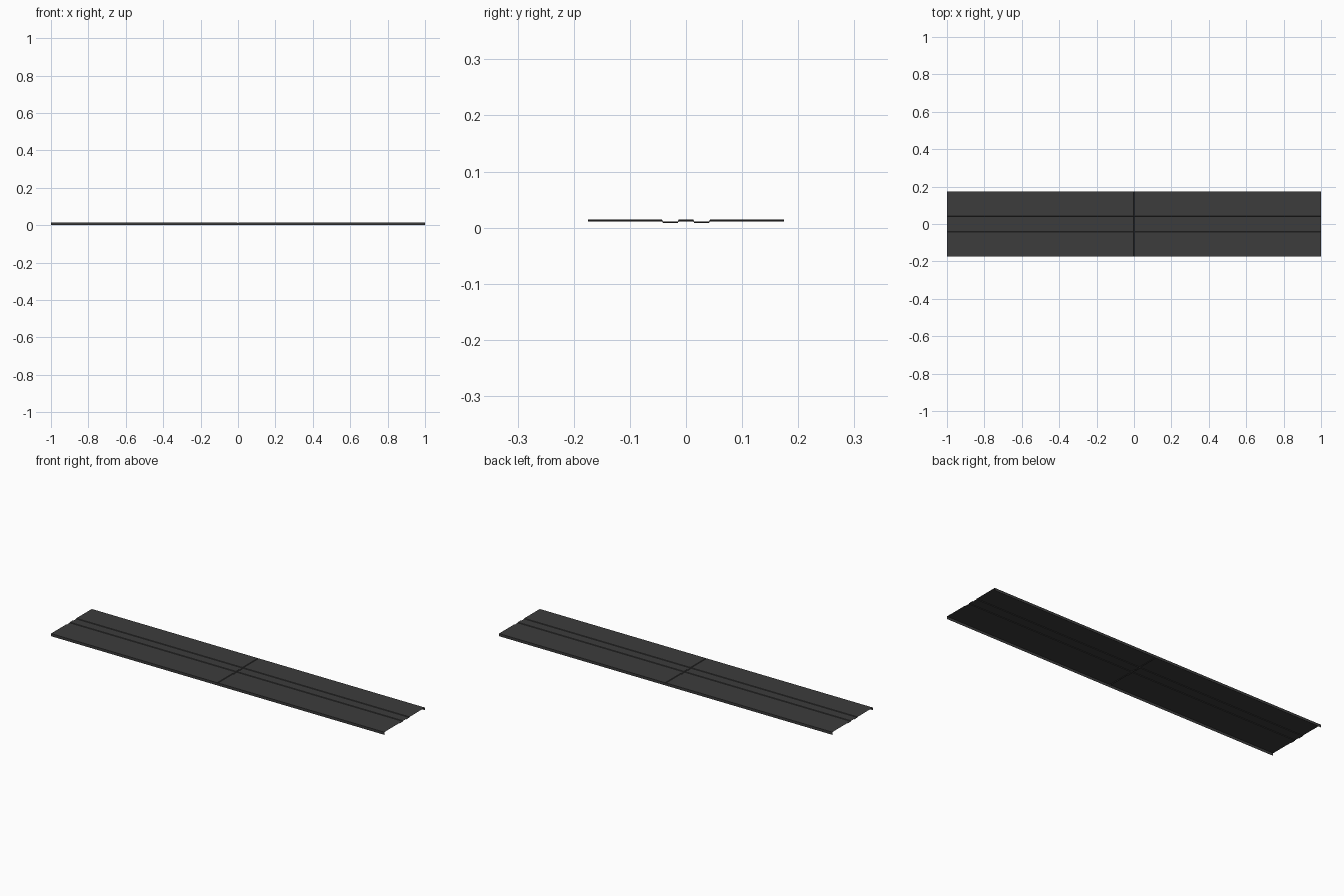
import bpy, bmesh

if "Cube" in bpy.data.objects:
    bpy.data.objects.remove(bpy.data.objects["Cube"])

dark = bpy.data.materials.new("dark_metal")
dark.diffuse_color = (0.045, 0.045, 0.045, 1)
dark.use_nodes = True
dark.node_tree.nodes["Principled BSDF"].inputs["Base Color"].default_value = dark.diffuse_color

# Cross-section (y, z): folded rims and two shallow channels
half = [(0.013, 0.0143), (0.0145, 0.0113), (0.041, 0.0113),
        (0.0425, 0.0143), (0.1745, 0.0143), (0.1745, 0.0)]
profile = [(-y, z) for y, z in reversed(half)] + half


def sweep(name, stations):
    """Loft the open profile along x; stations are (x, drop of the top)."""
    bm = bmesh.new()
    rows = [[bm.verts.new((x, y, max(z - drop, 0))) for y, z in profile]
            for x, drop in stations]
    for a, b in zip(rows, rows[1:]):
        for i in range(len(profile) - 1):
            bm.faces.new((a[i], b[i], b[i + 1], a[i + 1]))
    mesh = bpy.data.meshes.new(name)
    bm.to_mesh(mesh)
    bm.free()
    mesh.materials.append(dark)
    obj = bpy.data.objects.new(name, mesh)
    bpy.context.collection.objects.link(obj)
    return obj


# Two sheet panels and the narrow pressed seam between them
sweep("left_panel", [(-1, 0), (-0.003, 0)])
sweep("right_panel", [(0.003, 0), (1, 0)])
sweep("centre_seam", [(-0.003, 0), (0, 0.003), (0.003, 0)])
